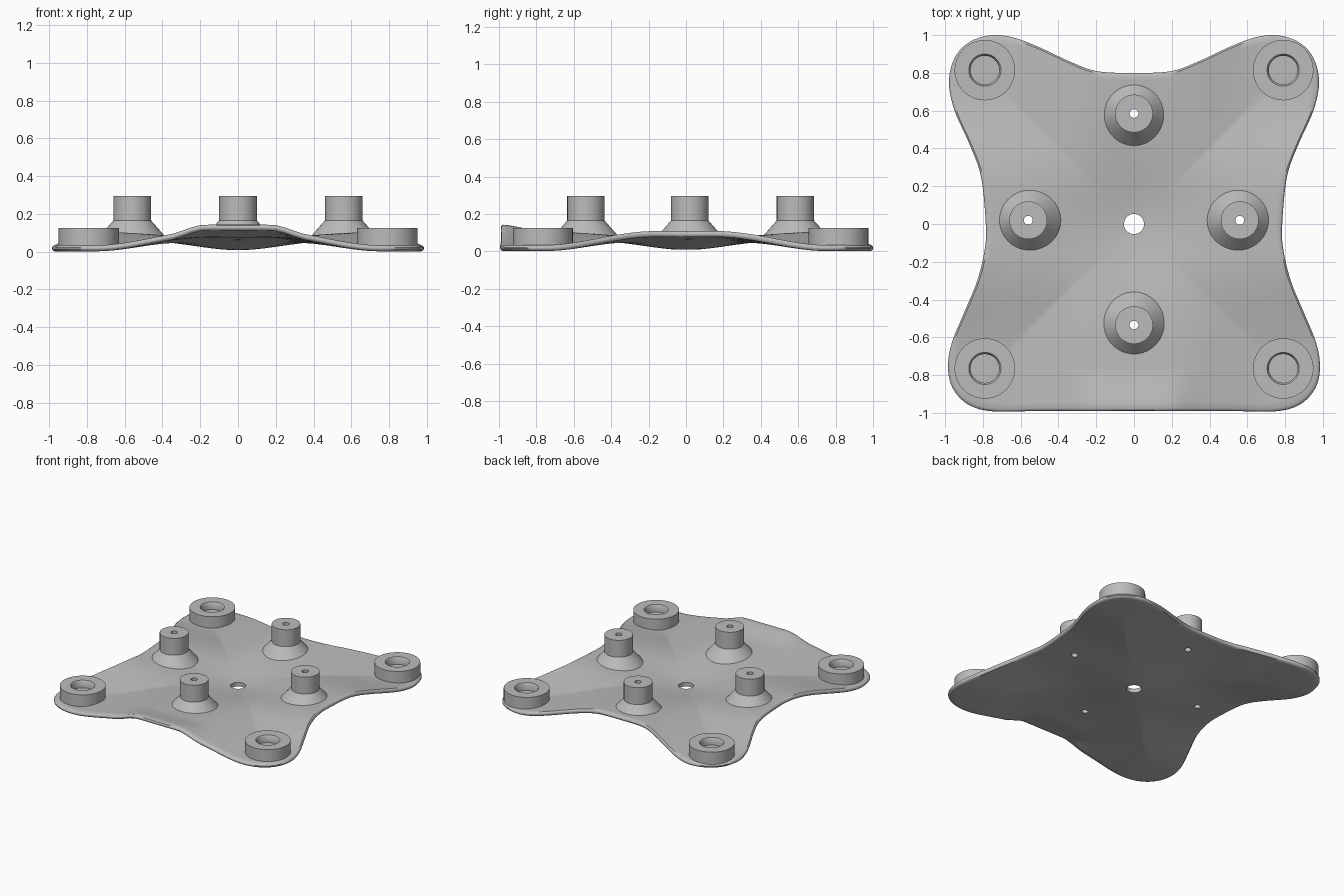
import bpy, bmesh, math
from mathutils import Vector

if "Cube" in bpy.data.objects:
    bpy.data.objects.remove(bpy.data.objects["Cube"], do_unlink=True)

grey = bpy.data.materials.new("plain grey")
grey.use_nodes = True
grey.diffuse_color = (0.5, 0.5, 0.5, 1)
grey.node_tree.nodes["Principled BSDF"].inputs["Base Color"].default_value = (0.5, 0.5, 0.5, 1)

THICK = 0.032
POSTS = {"back_post": (0, 0.585), "front_post": (0, -0.535),
         "left_post": (0.56, 0.02), "right_post": (-0.56, 0.02)}
CUPS = {"back_left_cup": (0.79, 0.815), "back_right_cup": (-0.79, 0.815),
        "front_left_cup": (0.79, -0.765), "front_right_cup": (-0.79, -0.765)}


def ramp(a, b, v):
    t = min(1, max(0, (v - a) / (b - a)))
    return t * t * (3 - 2 * t)


def height(x, y):
    """Top of the plate: dished centre, raised edge middles, low corners."""
    r2 = x * x + y * y
    corner = ramp(0.15, 0.75, min(abs(x), abs(y)))
    lip = 0.03 * ramp(0.75, 1, -y) * (1 - ramp(0.18, 0.36, abs(x)))
    return 0.04 + 0.085 * r2 / (r2 + 0.15) * (1 - corner) - 0.006 * corner + lip


def add_torus_mesh(name, rows, location=(0, 0, 0), closed=True):
    """Skin closed loops of points; the last loop may join the first."""
    bm = bmesh.new()
    loops = [[bm.verts.new(p) for p in row] for row in rows]
    n = len(loops[0])
    for i in range(len(loops) if closed else len(loops) - 1):
        a, b = loops[i], loops[(i + 1) % len(loops)]
        for j in range(n):
            k = (j + 1) % n
            bm.faces.new((a[j], a[k], b[k], b[j]))
    if not closed:
        bm.faces.new(loops[0])
        bm.faces.new(loops[-1])
    bmesh.ops.recalc_face_normals(bm, faces=bm.faces)
    mesh = bpy.data.meshes.new(name)
    bm.to_mesh(mesh)
    bm.free()
    mesh.materials.append(grey)
    obj = bpy.data.objects.new(name, mesh)
    obj.location = location
    bpy.context.collection.objects.link(obj)
    return obj


def lathe(name, profile, location, closed, n=64):
    rows = [[(r * math.cos(math.tau * j / n), r * math.sin(math.tau * j / n), z)
             for j in range(n)] for r, z in profile]
    return add_torus_mesh(name, rows, location, closed)


def smooth(obj):
    bpy.ops.object.select_all(action='DESELECT')
    obj.select_set(True)
    bpy.context.view_layer.objects.active = obj
    bpy.ops.object.shade_smooth_by_angle(angle=math.radians(35))


# Plate outline, left half from back to front, then mirrored
half = [(0, 0.8), (0.2, 0.81), (0.35, 0.865), (0.5, 0.935), (0.63, 0.985), (0.75, 1),
        (0.87, 0.965), (0.95, 0.88), (0.98, 0.75), (0.95, 0.6), (0.87, 0.42),
        (0.81, 0.25), (0.785, 0), (0.79, -0.13), (0.83, -0.3), (0.9, -0.47),
        (0.965, -0.63), (0.985, -0.76), (0.96, -0.87), (0.88, -0.955), (0.75, -0.992),
        (0.5, -0.99), (0.25, -0.99), (0, -0.99)]
ring = [Vector(p) for p in half + [(-x, y) for x, y in half[-2:0:-1]]]
outline = []
for i in range(len(ring)):
    p0, p1, p2, p3 = (ring[(i + k) % len(ring)] for k in (-1, 0, 1, 2))
    for s in range(5):
        t = s / 5
        outline.append(0.5 * (2 * p1 + (p2 - p0) * t + (2 * p0 - 5 * p1 + 4 * p2 - p3) * t * t
                              + (3 * p1 - p0 - 3 * p2 + p3) * t ** 3))


def plate_loop(f, depth):
    """Loop at fraction f from the centre hole to the outline."""
    pts = []
    for p in outline:
        q = (p.normalized() * 0.053).lerp(p, f)
        pts.append((q.x, q.y, height(q.x, q.y) - depth))
    return pts


# Warped plate: top, rounded rim, underside
steps = 28
fractions = [0.985 * i / steps for i in range(steps + 1)]
section = [(f, 0) for f in fractions]
section += [(0.995, THICK * 0.15), (1, THICK * 0.4), (1, THICK * 0.6), (0.995, THICK * 0.85)]
section += [(f, THICK) for f in reversed(fractions)]
plate = add_torus_mesh("plate", [plate_loop(f, d) for f, d in section])

# Screw holes through the plate
for name, (x, y) in POSTS.items():
    cutter = lathe("hole_cutter", [(0.023, -0.1), (0.023, 0.4)], (x, y, 0), False, 32)
    cutter.hide_render = True
    mod = plate.modifiers.new("hole", 'BOOLEAN')
    mod.operation, mod.solver, mod.object = 'DIFFERENCE', 'EXACT', cutter
    bpy.context.view_layer.objects.active = plate
    bpy.ops.object.modifier_apply(modifier=mod.name)
    bpy.data.objects.remove(cutter, do_unlink=True)
smooth(plate)

# Flared posts with a through bore
for name, (x, y) in POSTS.items():
    foot = height(x, y) - 0.02
    flare = 0.1 + 0.88 * (0.165 - foot)
    smooth(lathe(name, [(0.023, foot), (0.023, 0.295), (0.1, 0.295),
                        (0.1, 0.165), (flare, foot)], (x, y, 0), True))

# Corner cups with a chamfered blind recess
for name, (x, y) in CUPS.items():
    smooth(lathe(name, [(0.16, 0.02), (0.16, 0.125), (0.085, 0.125),
                        (0.076, 0.112), (0.076, 0.07)], (x, y, 0), False))
